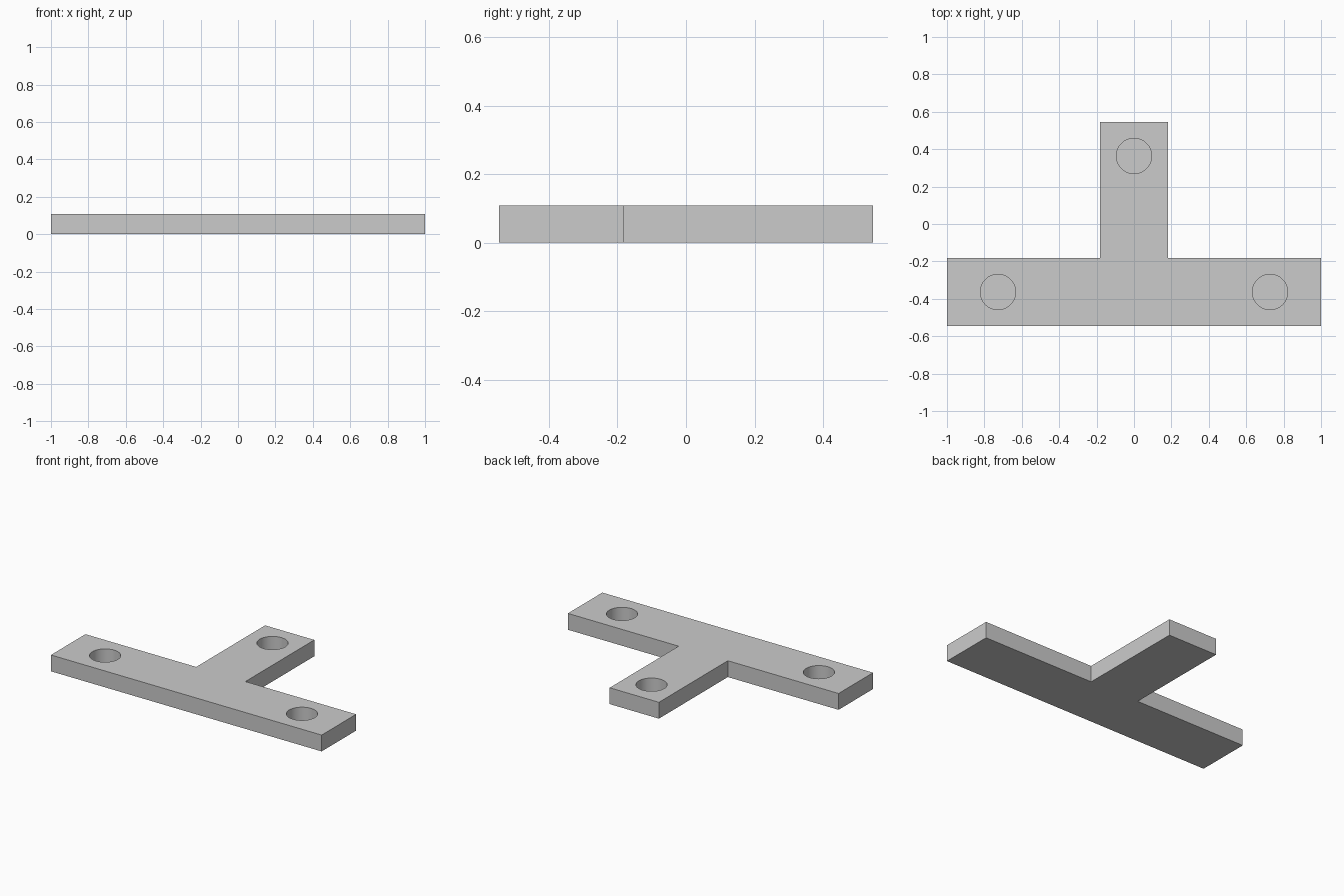
import bpy
import bmesh
from mathutils import Matrix

if "Cube" in bpy.data.objects:
    bpy.data.objects.remove(bpy.data.objects["Cube"], do_unlink=True)

U = 1 / 11                      # design unit
THICK = 1.2 * U
HOLE_R = 1.04 * U
HOLE_DEPTH = 1.0 * U

grey = bpy.data.materials.new("plain grey")
grey.use_nodes = True
colour = (0.6, 0.6, 0.6, 1)
grey.diffuse_color = colour
grey.node_tree.nodes["Principled BSDF"].inputs["Base Color"].default_value = colour


def make_object(name, bm):
    bmesh.ops.recalc_face_normals(bm, faces=bm.faces)
    mesh = bpy.data.meshes.new(name)
    bm.to_mesh(mesh)
    bm.free()
    mesh.materials.append(grey)
    obj = bpy.data.objects.new(name, mesh)
    bpy.context.collection.objects.link(obj)
    return obj


# T-shaped plate: half outline mirrored across x, then extruded
half = [(11, -6), (11, -2), (2, -2), (2, 6)]
outline = half + [(-x, y) for x, y in reversed(half)]
bm = bmesh.new()
base = bm.faces.new([bm.verts.new((x * U, y * U, 0)) for x, y in outline])
top = bmesh.ops.extrude_face_region(bm, geom=[base])["geom"]
bmesh.ops.translate(bm, vec=(0, 0, THICK),
                    verts=[g for g in top if isinstance(g, bmesh.types.BMVert)])
plate = make_object("t_plate", bm)

# Blind round holes, one near each end of the T
bm = bmesh.new()
for x, y in [(-8, -4), (8, -4), (0, 4)]:
    bmesh.ops.create_cone(bm, cap_ends=True, segments=64, radius1=HOLE_R,
                          radius2=HOLE_R, depth=2 * HOLE_DEPTH,
                          matrix=Matrix.Translation((x * U, y * U, THICK)))
cutter = make_object("hole_cutter", bm)
cutter.hide_render = True

cut = plate.modifiers.new("holes", 'BOOLEAN')
cut.operation = 'DIFFERENCE'
cut.solver = 'EXACT'
cut.object = cutter
bpy.context.view_layer.objects.active = plate
plate.select_set(True)
bpy.ops.object.modifier_apply(modifier=cut.name)
bpy.data.objects.remove(cutter, do_unlink=True)

# Smooth hole walls, sharp plate edges
bpy.ops.object.shade_smooth_by_angle()
